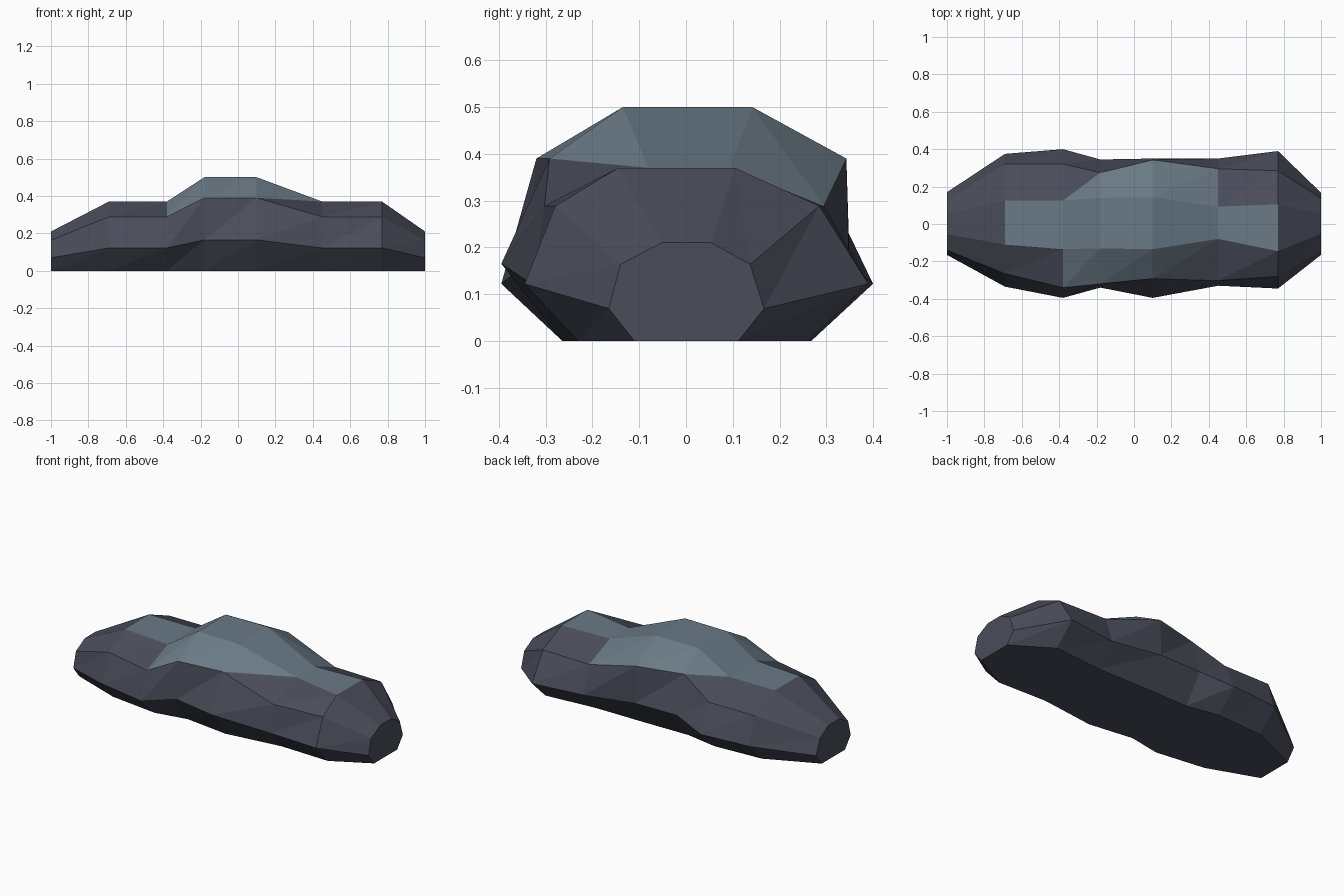
import bpy, bmesh

if "Cube" in bpy.data.objects:
    bpy.data.objects.remove(bpy.data.objects["Cube"])


def material(name, rgb):
    m = bpy.data.materials.new(name)
    m.diffuse_color = (*rgb, 1)
    m.use_nodes = True
    m.node_tree.nodes["Principled BSDF"].inputs["Base Color"].default_value = m.diffuse_color
    return m


# Rock cross-sections along x:
# x, height, half widths (belly, shoulder, crest) on the -y side, then on the +y side
SECTIONS = [
    (-1.00, 0.21, (0.165, 0.14, 0.055), (0.17, 0.13, 0.05)),
    (-0.69, 0.37, (0.335, 0.265, 0.11), (0.375, 0.32, 0.125)),
    (-0.38, 0.37, (0.395, 0.34, 0.135), (0.40, 0.32, 0.125)),
    (-0.18, 0.50, (0.34, 0.32, 0.13), (0.345, 0.275, 0.14)),
    (0.10, 0.50, (0.395, 0.292, 0.135), (0.35, 0.343, 0.142)),
    (0.45, 0.37, (0.33, 0.303, 0.08), (0.35, 0.295, 0.093)),
    (0.77, 0.37, (0.345, 0.28, 0.145), (0.39, 0.285, 0.105)),
    (1.00, 0.21, (0.165, 0.14, 0.052), (0.167, 0.137, 0.054)),
]
LEVELS = (0, 0.33, 0.78, 1)   # foot, belly, shoulder, crest as share of height
FOOT = 0.67                   # foot width as share of belly width


def ring(bm, x, h, near, far):
    near = (near[0] * FOOT, *near)
    far = (far[0] * FOOT, *far)
    pts = [(x, -w, h * l) for w, l in zip(near, LEVELS)]
    pts += [(x, w, h * l) for w, l in zip(far[::-1], LEVELS[::-1])]
    return [bm.verts.new(p) for p in pts]


# Faceted rock: triangulated loft with flat ends
bm = bmesh.new()
rings = [ring(bm, *s) for s in SECTIONS]
for a, b in zip(rings, rings[1:]):
    for j in range(8):
        k = (j + 1) % 8
        bm.faces.new((a[j], b[k], a[k]))
        bm.faces.new((a[j], b[j], b[k]))
bm.faces.new(rings[0])
bm.faces.new(rings[-1][::-1])
bmesh.ops.recalc_face_normals(bm, faces=bm.faces)

# Pale cap on the high facets
for f in bm.faces:
    mean_z = sum(v.co.z for v in f.verts) / len(f.verts)
    f.material_index = 1 if mean_z > 0.36 else 0
    f.smooth = False

mesh = bpy.data.meshes.new("rock")
bm.to_mesh(mesh)
bm.free()
mesh.materials.append(material("dark slate", (0.068, 0.074, 0.102)))
mesh.materials.append(material("pale slate", (0.145, 0.195, 0.238)))
rock = bpy.data.objects.new("rock", mesh)
bpy.context.collection.objects.link(rock)
